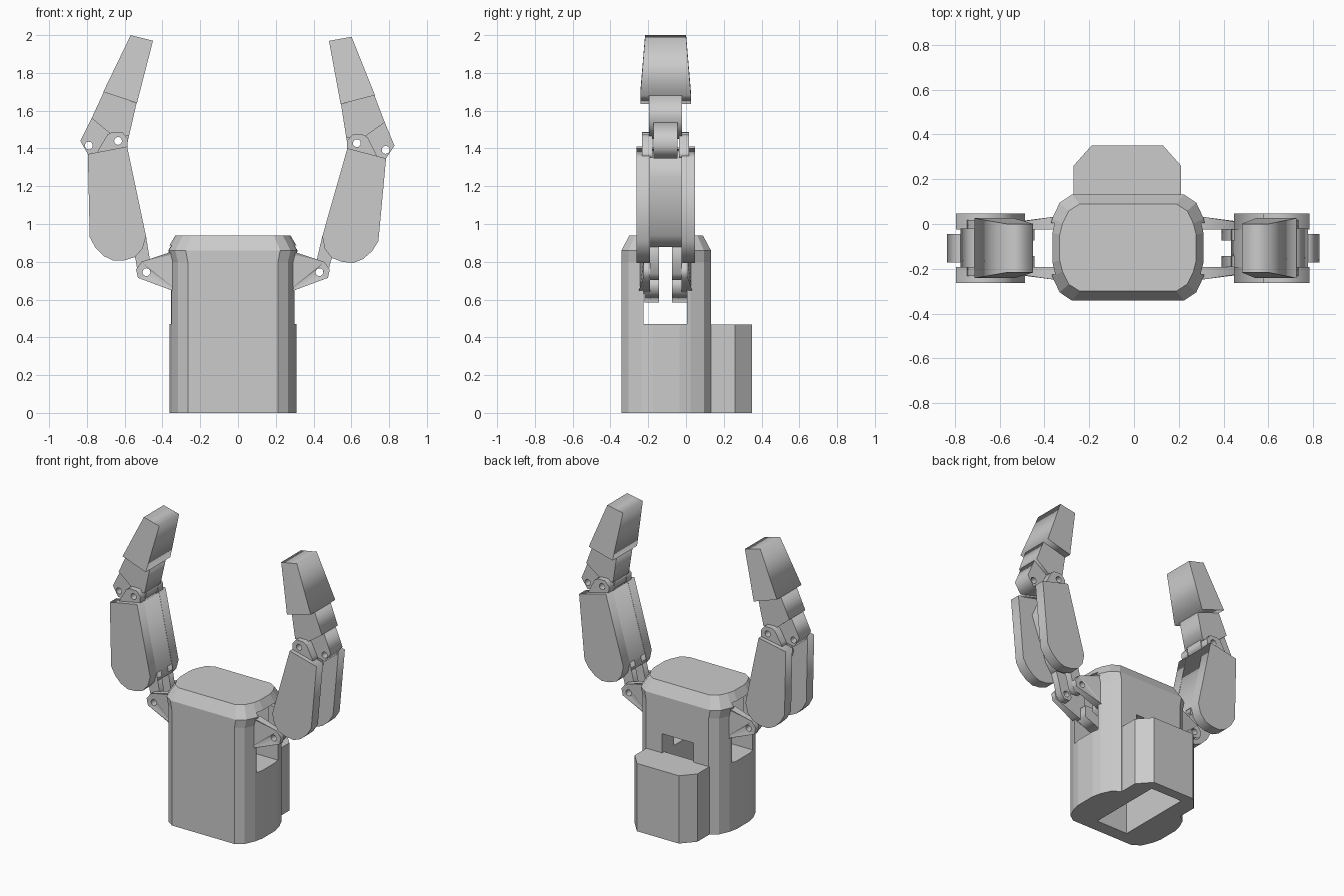
import bpy, bmesh, math
from mathutils import Matrix, Vector

if "Cube" in bpy.data.objects:
    bpy.data.objects.remove(bpy.data.objects["Cube"])

CX, CY = -0.027, -0.108          # middle of the body and of the fingers
PIVOT = (-0.485, 0.745)          # base hinge of the left finger
R_HOLE = 0.021


def add_object(name, bm):
    bmesh.ops.remove_doubles(bm, verts=bm.verts, dist=1e-4)
    bmesh.ops.recalc_face_normals(bm, faces=bm.faces)
    me = bpy.data.meshes.new(name)
    bm.to_mesh(me)
    bm.free()
    ob = bpy.data.objects.new(name, me)
    bpy.context.scene.collection.objects.link(ob)
    return ob


def prism(pts, y0, y1, holes=()):
    """Extrude an x-z profile with round holes along y, return a bmesh."""
    cu = bpy.data.curves.new("profile", 'CURVE')
    cu.dimensions, cu.fill_mode, cu.extrude = '2D', 'BOTH', (y1 - y0) / 2
    loops = [pts] + [[(hx + R_HOLE * math.cos(i * math.tau / 12), hz + R_HOLE * math.sin(i * math.tau / 12))
                      for i in range(12)] for hx, hz in holes]
    for loop in loops:
        sp = cu.splines.new('POLY')
        sp.points.add(len(loop) - 1)
        for p, (x, z) in zip(sp.points, loop):
            p.co = (x, z, 0, 1)
        sp.use_cyclic_u = True
    tmp = bpy.data.objects.new("profile", cu)
    bpy.context.scene.collection.objects.link(tmp)
    bpy.context.view_layer.update()
    me = tmp.to_mesh()
    bm = bmesh.new()
    bm.from_mesh(me)
    tmp.to_mesh_clear()
    bpy.data.objects.remove(tmp)
    bpy.data.curves.remove(cu)
    mid = (y0 + y1) / 2
    for v in bm.verts:
        v.co = Vector((v.co.x, mid - v.co.z, v.co.y))
    return bm


def both_sides(name, make, swing=0):
    """Left part as modelled, right part mirrored and swung about its hinge."""
    add_object("left_" + name, make())
    bm = make()
    hinge = Vector((2 * CX - PIVOT[0], 0, PIVOT[1]))
    rot = Matrix.Rotation(math.radians(swing), 3, 'Y')
    for v in bm.verts:
        v.co.x = 2 * CX - v.co.x
        v.co = rot @ (v.co - hinge) + hinge
    add_object("right_" + name, bm)


def cut(ob, lo, hi):
    """Subtract a box from an object."""
    bm = bmesh.new()
    bmesh.ops.create_cube(bm, size=1)
    for v in bm.verts:
        v.co = Vector([lo[i] + (v.co[i] + 0.5) * (hi[i] - lo[i]) for i in range(3)])
    cutter = add_object("cutter", bm)
    cutter.hide_render = True
    mod = ob.modifiers.new("cut", 'BOOLEAN')
    mod.operation, mod.object, mod.solver = 'DIFFERENCE', cutter, 'EXACT'
    bpy.context.view_layer.update()
    dg = bpy.context.evaluated_depsgraph_get()
    me = bpy.data.meshes.new_from_object(ob.evaluated_get(dg))
    ob.modifiers.clear()
    ob.data = me
    bpy.data.objects.remove(cutter)


# Body: faceted rounded block with a chamfered top
quad = [(0.352, 0.07), (0.338, 0.13), (0.305, 0.2), (0.25, 0.237)]
outline = (quad + [(-x, y) for x, y in reversed(quad)]
           + [(-x, -y) for x, y in quad] + [(x, -y) for x, y in reversed(quad)])
bm = bmesh.new()
rings = [[bm.verts.new((CX + x * sx, CY + 0.003 + y * sy, z)) for x, y in outline]
         for z, sx, sy in [(0, 0.955, 1), (0.8, 0.955, 1), (0.86, 1, 1), (0.94, 0.865, 0.82)]]
for a, b in zip(rings, rings[1:]):
    for i in range(len(a)):
        j = (i + 1) % len(a)
        bm.faces.new((a[i], a[j], b[j], b[i]))
bm.faces.new(rings[0][::-1])
bm.faces.new(rings[-1])
body = add_object("body", bm)
cut(body, (-1, -0.225, 0.47), (1, 0.005, 0.885))
cut(body, (-0.15, -0.25, -0.1), (0.09, 0.2, 0.6))

# Back box with chamfered corners
bm = bmesh.new()
base = [(-0.27, 0.11), (0.21, 0.11), (0.21, 0.26), (0.13, 0.35), (-0.19, 0.35), (-0.27, 0.26)]
face = bm.faces.new([bm.verts.new((x, y, 0)) for x, y in base])
top = bmesh.ops.extrude_face_region(bm, geom=[face])
for v in top["geom"]:
    if isinstance(v, bmesh.types.BMVert):
        v.co.z = 0.468
box = add_object("back_box", bm)
cut(box, (-0.15, 0, -0.1), (0.09, 0.28, 0.42))

# Hinge lugs on the body
lug = [(-0.3, 0.85), (-0.36, 0.85), (-0.51, 0.8), (-0.54, 0.76), (-0.53, 0.715), (-0.36, 0.652), (-0.3, 0.63)]
inner = [(-0.2, 0.72), (-0.33, 0.72), (-0.33, 0.64), (-0.2, 0.585)]
for tag, s in (("front", -1), ("rear", 1)):
    def span(a, b, s=s):
        return sorted((CY + s * a, CY + s * b))

    def make_lug():
        b = prism(lug, *span(0.083, 0.118), [PIVOT])
        for v in b.verts:                       # thicken toward the body
            if v.co.x > -0.4 and abs(v.co.y - CY) > 0.1:
                v.co.y += s * 0.022
        return b
    both_sides(tag + "_hinge_lug", make_lug)
    both_sides(tag + "_inner_lever", lambda: prism(inner, *span(0.035, 0.113)))

    # Forked foot of the finger link
    fork = [(-0.53, 0.74), (-0.505, 0.705), (-0.46, 0.705), (-0.445, 0.73), (-0.465, 0.8),
            (-0.487, 0.935), (-0.57, 0.935), (-0.54, 0.8)]
    both_sides(tag + "_link_fork", lambda: prism(fork, *span(0.035, 0.083), [PIVOT]), 4)

    # Pad side plates with rounded lower end
    pad = [(-0.795, 1.37), (-0.587, 1.41), (-0.487, 0.935), (-0.505, 0.87), (-0.545, 0.825), (-0.6, 0.808),
           (-0.66, 0.806), (-0.71, 0.83), (-0.755, 0.875), (-0.785, 0.93)]
    both_sides(tag + "_pad_plate", lambda: prism(pad, *span(0.083, 0.155), []), 4)

    # Knuckle plates holding the fingertip
    knuckle = [(-0.75, 1.37), (-0.735, 1.4), (-0.69, 1.475), (-0.665, 1.487), (-0.61, 1.485), (-0.583, 1.45),
               (-0.587, 1.4)]
    both_sides(tag + "_knuckle", lambda: prism(knuckle, *span(0.07, 0.125), [(-0.635, 1.44)]), 4)

# Link bar between the pad plates
bar = [(-0.478, 0.885), (-0.489, 0.935), (-0.587, 1.405), (-0.63, 1.38), (-0.69, 1.26), (-0.6, 0.95), (-0.56, 0.885)]
both_sides("link_bar", lambda: prism(bar, CY - 0.085, CY + 0.085), 4)

# Narrow fingertip root with both hinge holes
root = [(-0.775, 1.56), (-0.66, 1.465), (-0.575, 1.475), (-0.59, 1.41), (-0.795, 1.37), (-0.835, 1.44)]
both_sides("tip_root", lambda: prism(root, CY - 0.064, CY + 0.064, [(-0.79, 1.415), (-0.635, 1.44)]), 4)

# Fingertip neck
neck = [(-0.71, 1.7), (-0.537, 1.64), (-0.577, 1.465), (-0.66, 1.465), (-0.775, 1.56)]
both_sides("tip_neck", lambda: prism(neck, CY - 0.087, CY + 0.087), 4)


# Tapered fingertip
def make_tip():
    b = prism([(-0.713, 1.7), (-0.535, 1.64), (-0.45, 1.97), (-0.568, 2.0)], CY - 0.134, CY + 0.134)
    for v in b.verts:
        if v.co.z > 1.9:
            v.co.y = CY + (v.co.y - CY) * 0.81
    return b


both_sides("fingertip", make_tip, 4)
